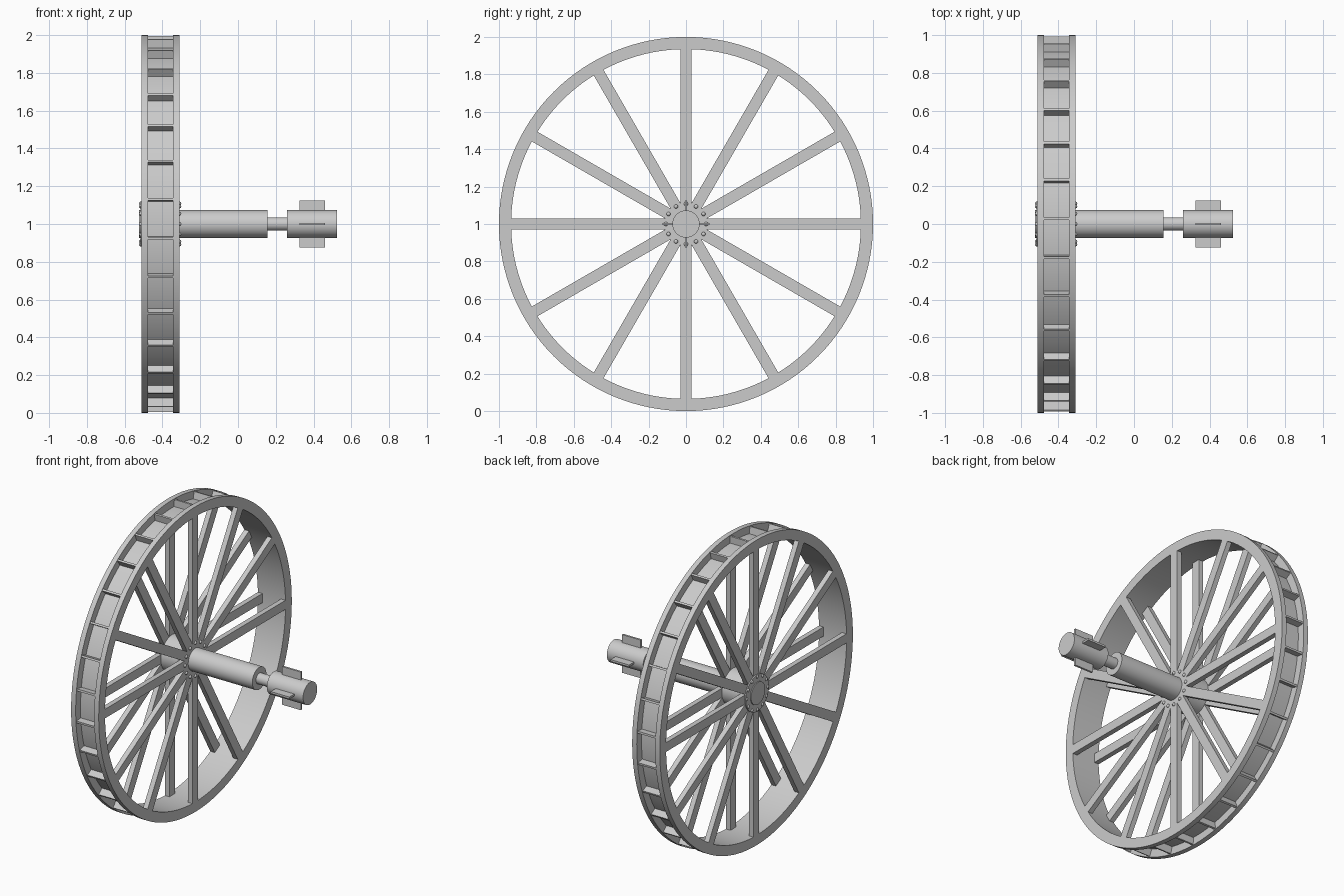
import bpy, bmesh
from math import cos, sin, pi, radians
from mathutils import Matrix, Vector

if "Cube" in bpy.data.objects:
    bpy.data.objects.remove(bpy.data.objects["Cube"])

CENTRE = Vector((0, 0, 1))      # wheel axle runs along x at z = 1


def finish(name, bm):
    bmesh.ops.recalc_face_normals(bm, faces=bm.faces)
    me = bpy.data.meshes.new(name)
    bm.to_mesh(me)
    bm.free()
    ob = bpy.data.objects.new(name, me)
    ob.location = CENTRE
    bpy.context.collection.objects.link(ob)
    bpy.context.view_layer.objects.active = ob
    ob.select_set(True)
    bpy.ops.object.shade_smooth_by_angle(angle=radians(30))
    ob.select_set(False)
    return ob


def lathe(name, profile, closed=False, segs=96):
    """Revolve (x, radius) points around the x axis."""
    bm = bmesh.new()
    rings = []
    for i in range(segs):
        a = 2 * pi * i / segs
        rings.append([bm.verts.new((x, r * cos(a), r * sin(a))) for x, r in profile])
    n = len(profile)
    for i in range(segs):
        p, q = rings[i], rings[(i + 1) % segs]
        for j in range(n if closed else n - 1):
            k = (j + 1) % n
            bm.faces.new((p[j], p[k], q[k], q[j]))
    if not closed:
        bm.faces.new([r[0] for r in rings])
        bm.faces.new([r[-1] for r in rings])
    return finish(name, bm)


def ring(name, x0, x1, r0, r1):
    return lathe(name, [(x0, r0), (x1, r0), (x1, r1), (x0, r1)], True, 128)


def radial_boxes(name, count, start, x0, x1, r0, r1, width):
    """Boxes pointing outward from the axle, spaced evenly."""
    bm = bmesh.new()
    for i in range(count):
        rot = Matrix.Rotation(-radians(start + 360 * i / count), 4, 'X')
        m = (rot @ Matrix.Translation(((x0 + x1) / 2, -(r0 + r1) / 2, 0))
             @ Matrix.Diagonal((x1 - x0, r1 - r0, width, 1)))
        bmesh.ops.create_cube(bm, size=1, matrix=m)
    return finish(name, bm)


def bolts(name, x, depth):
    bm = bmesh.new()
    for i in range(12):
        rot = Matrix.Rotation(radians(30 * i), 4, 'X')
        m = (rot @ Matrix.Translation((x, -0.108, 0))
             @ Matrix.Diagonal((depth, 0.011, 0.011, 1)))
        bmesh.ops.create_uvsphere(bm, u_segments=12, v_segments=8, radius=1, matrix=m)
    return finish(name, bm)


# Rim rings and spokes on both sides of the wheel
for side, x0, x1 in (("left", -0.51, -0.477), ("right", -0.343, -0.31)):
    ring(side + "_rim", x0, x1, 0.935, 1.0)
    radial_boxes(side + "_spokes", 12, 0, x0, x1, 0.05, 0.94, 0.06)

# Drum floor and bucket partitions between the rims
ring("drum_floor", -0.477, -0.343, 0.935, 0.95)
radial_boxes("bucket_partitions", 30, 7.6, -0.477, -0.343, 0.945, 0.995, 0.013)

# Hub between the spokes, end flange and bolts
lathe("hub", [(-0.478, 0.118), (-0.342, 0.118)])
lathe("hub_flange", [(-0.517, 0.12), (-0.505, 0.12)])
bolts("left_bolts", -0.516, 0.008)
bolts("right_bolts", -0.31, 0.01)

# Axle with a narrow journal and a solid end
lathe("axle", [(-0.523, 0.073), (0.155, 0.073), (0.155, 0.035), (0.26, 0.035),
               (0.26, 0.073), (0.523, 0.073)], segs=64)

# Crossed wings on the axle end
radial_boxes("axle_wings", 4, 0, 0.325, 0.46, 0.0, 0.125, 0.013)
